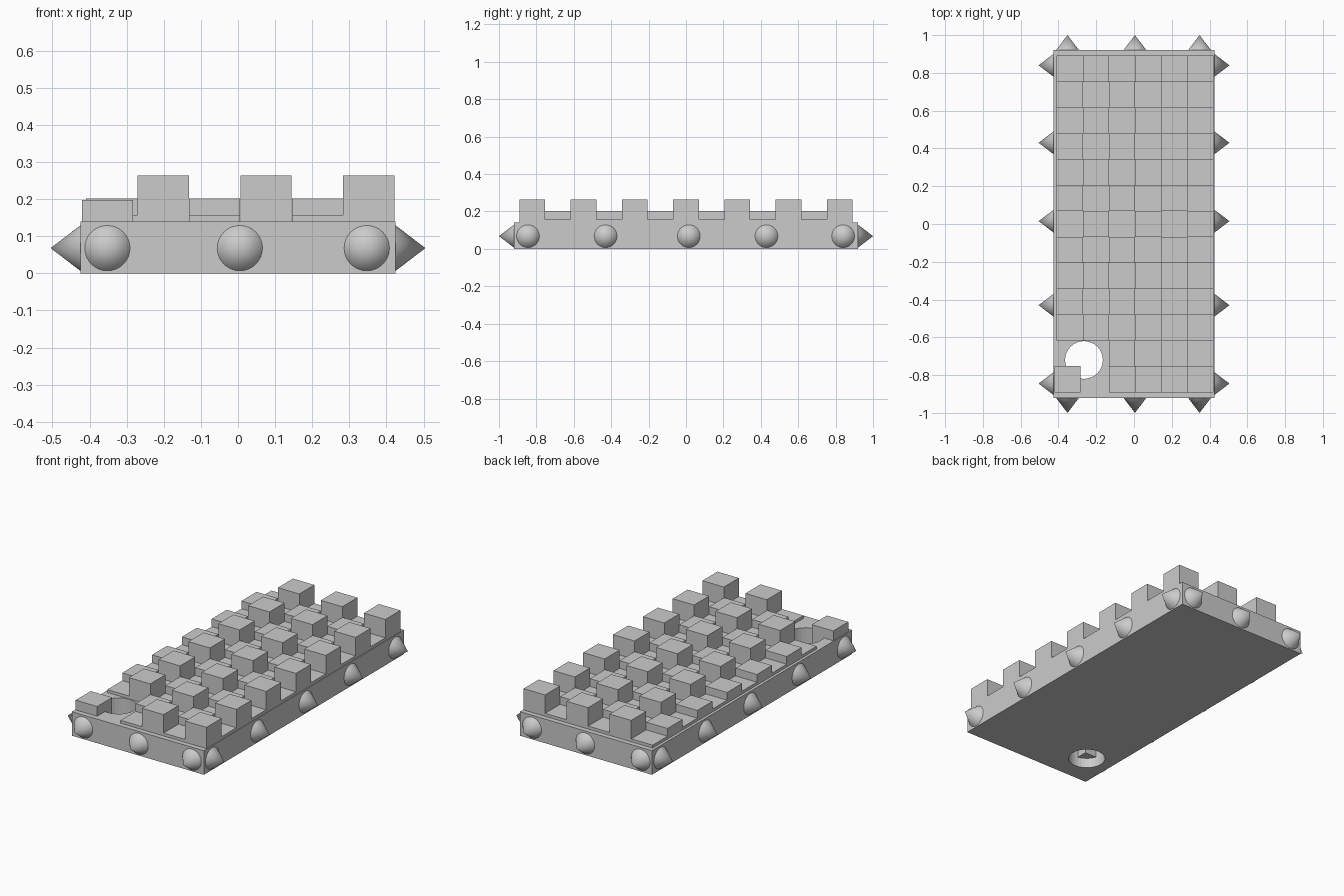
import bpy
from mathutils import Vector

cube = bpy.data.objects.get("Cube")
if cube:
    bpy.data.objects.remove(cube, do_unlink=True)

grey = bpy.data.materials.new("plain_grey")
grey.use_nodes = True
COLOUR = (0.6, 0.6, 0.6, 1)
grey.diffuse_color = COLOUR
grey.node_tree.nodes["Principled BSDF"].inputs["Base Color"].default_value = COLOUR


def finish(name):
    obj = bpy.context.object
    obj.name = name
    obj.data.materials.append(grey)
    return obj


def box(name, centre, size):
    bpy.ops.mesh.primitive_cube_add(size=1, location=centre)
    obj = finish(name)
    obj.scale = size
    return obj


def spike(name, base, direction):
    # Cone whose base sits on the slab wall
    length = 0.08
    d = Vector(direction)
    bpy.ops.mesh.primitive_cone_add(
        vertices=32, radius1=0.061, depth=length,
        location=Vector(base) + d * length / 2,
        rotation=d.to_track_quat('Z', 'Y').to_euler())
    finish(name)
    bpy.ops.object.shade_smooth_by_angle()


# Slab with a round hole through one corner
HALF_X, HALF_Y, TOP = 0.425, 0.92, 0.14
slab = box("base_slab", (0, 0, TOP / 2), (2 * HALF_X, 2 * HALF_Y, TOP))
bpy.ops.mesh.primitive_cylinder_add(vertices=32, radius=0.1, depth=1,
                                    location=(-0.265, -0.72, 0))
cutter = finish("hole_cutter")
cutter.hide_render = True
cutter.hide_set(True)
cutter.display_type = 'WIRE'
hole = slab.modifiers.new("hole", 'BOOLEAN')
hole.object = cutter
hole.operation = 'DIFFERENCE'
hole.solver = 'EXACT'
bpy.context.view_layer.objects.active = slab
bpy.ops.object.modifier_apply(modifier="hole")
bpy.data.objects.remove(cutter, do_unlink=True)

# Sunken cubes at three heights, left out around the hole
SIDE, STEP = 0.138, 0.137
for col in range(6):
    for row in range(13):
        if (col, row) in {(0, 1), (1, 0), (1, 1)}:
            continue
        x = -0.34 + col * 0.1385
        y = (row - 6) * STEP
        if col % 2 == 1 and row % 2 == 0:
            kind, top = "tall", 0.264
        elif col % 2 == 0 and row % 2 == 1:
            kind, top = "middle", 0.202
        else:
            kind, top = "low", 0.157
        if (col, row) == (0, 0):
            kind, top, x = "corner", 0.197, -0.352
        box(f"{kind}_block_{col}_{row}", (x, y, top - SIDE / 2), (SIDE, SIDE, SIDE))

# Spikes around the rim
for side, sx in (("left", 1), ("right", -1)):
    for i, y in enumerate((-0.845, -0.43, 0.015, 0.43, 0.84)):
        spike(f"{side}_spike_{i}", (sx * HALF_X, y, 0.068), (sx, 0, 0))
for side, sy in (("front", -1), ("back", 1)):
    for i, x in enumerate((-0.352, 0.005, 0.347)):
        spike(f"{side}_spike_{i}", (x, sy * HALF_Y, 0.068), (0, sy, 0))
